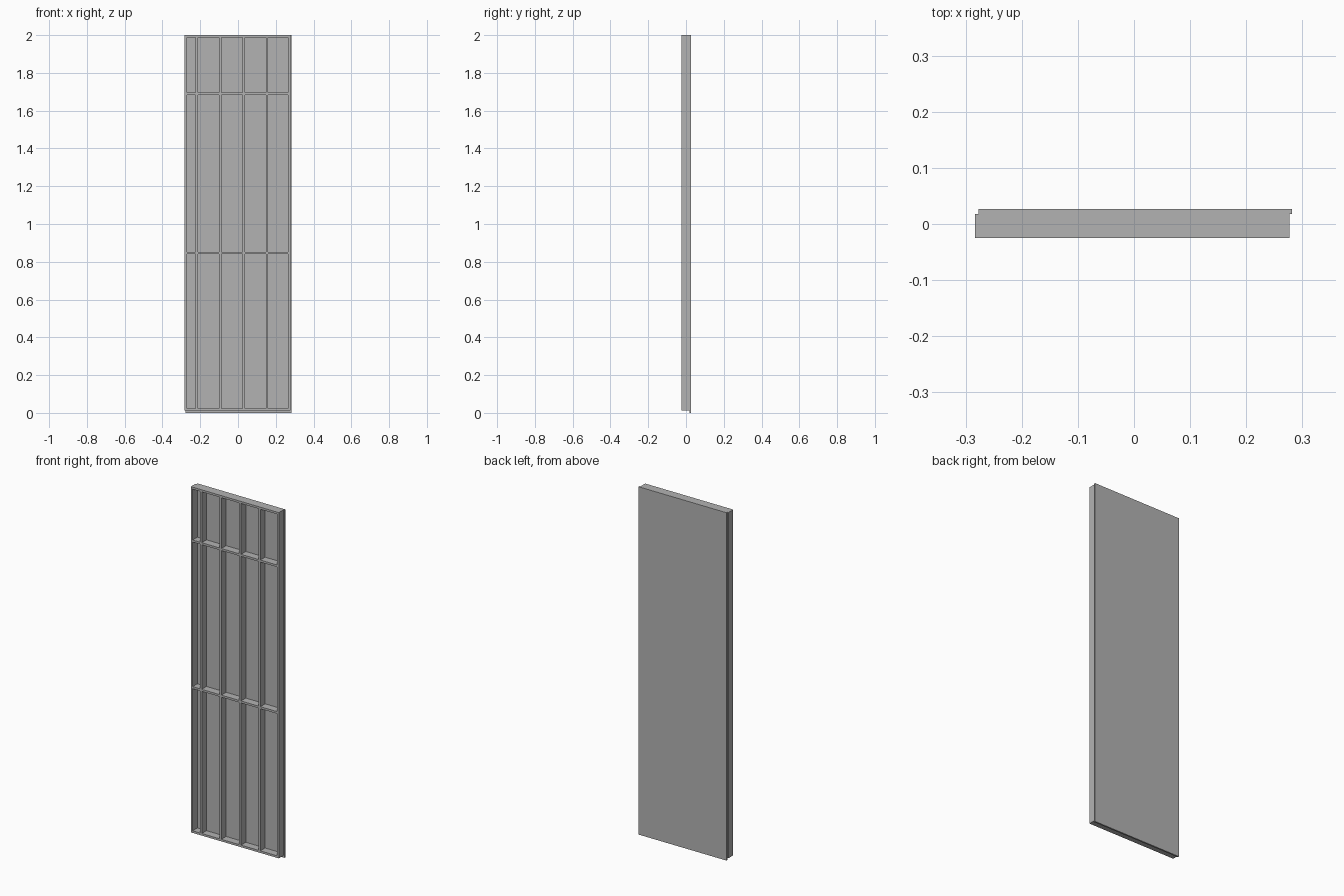
import bpy

cube = bpy.data.objects.get("Cube")
if cube:
    bpy.data.objects.remove(cube, do_unlink=True)

# Single grey for the whole wall section
grey = bpy.data.materials.new("plain_grey")
grey.use_nodes = True
colour = (0.45, 0.45, 0.45, 1)
grey.diffuse_color = colour
grey.node_tree.nodes["Principled BSDF"].inputs["Base Color"].default_value = colour


def box(name, x0, x1, y0, y1, z0, z1):
    bpy.ops.mesh.primitive_cube_add(
        size=1, location=((x0 + x1) / 2, (y0 + y1) / 2, (z0 + z1) / 2))
    ob = bpy.context.object
    ob.name = name
    ob.scale = (x1 - x0, y1 - y0, z1 - z0)
    bpy.ops.object.transform_apply(location=False, rotation=False, scale=True)
    ob.data.materials.append(grey)
    return ob


T = 0.012                        # timber thickness
LEFT, RIGHT = -0.283, 0.277      # frame sides
FRONT, BACK = -0.025, 0.018      # frame depth
BOTTOM, TOP = 0.012, 2.0

# Sheathing board, offset sideways and hanging below the frame
box("sheathing_board", -0.277, 0.282, BACK, 0.027, 0, TOP)

# Bottom and top plates
box("bottom_plate", LEFT, RIGHT, FRONT, BACK, BOTTOM, BOTTOM + T)
box("top_plate", LEFT, RIGHT, FRONT, BACK, TOP - T, TOP)

# Upright studs
studs = [LEFT + T / 2, -0.219, -0.094, 0.031, 0.154, RIGHT - T / 2]
for i, x in enumerate(studs):
    box(f"stud_{i + 1}", x - T / 2, x + T / 2, FRONT, BACK, BOTTOM + T, TOP - T)

# Short cross blocks between neighbouring studs
for row, z in (("lower", 0.847), ("upper", 1.69)):
    for i, (a, b) in enumerate(zip(studs, studs[1:])):
        box(f"{row}_block_{i + 1}", a + T / 2, b - T / 2, FRONT, BACK, z - T / 2, z + T / 2)
